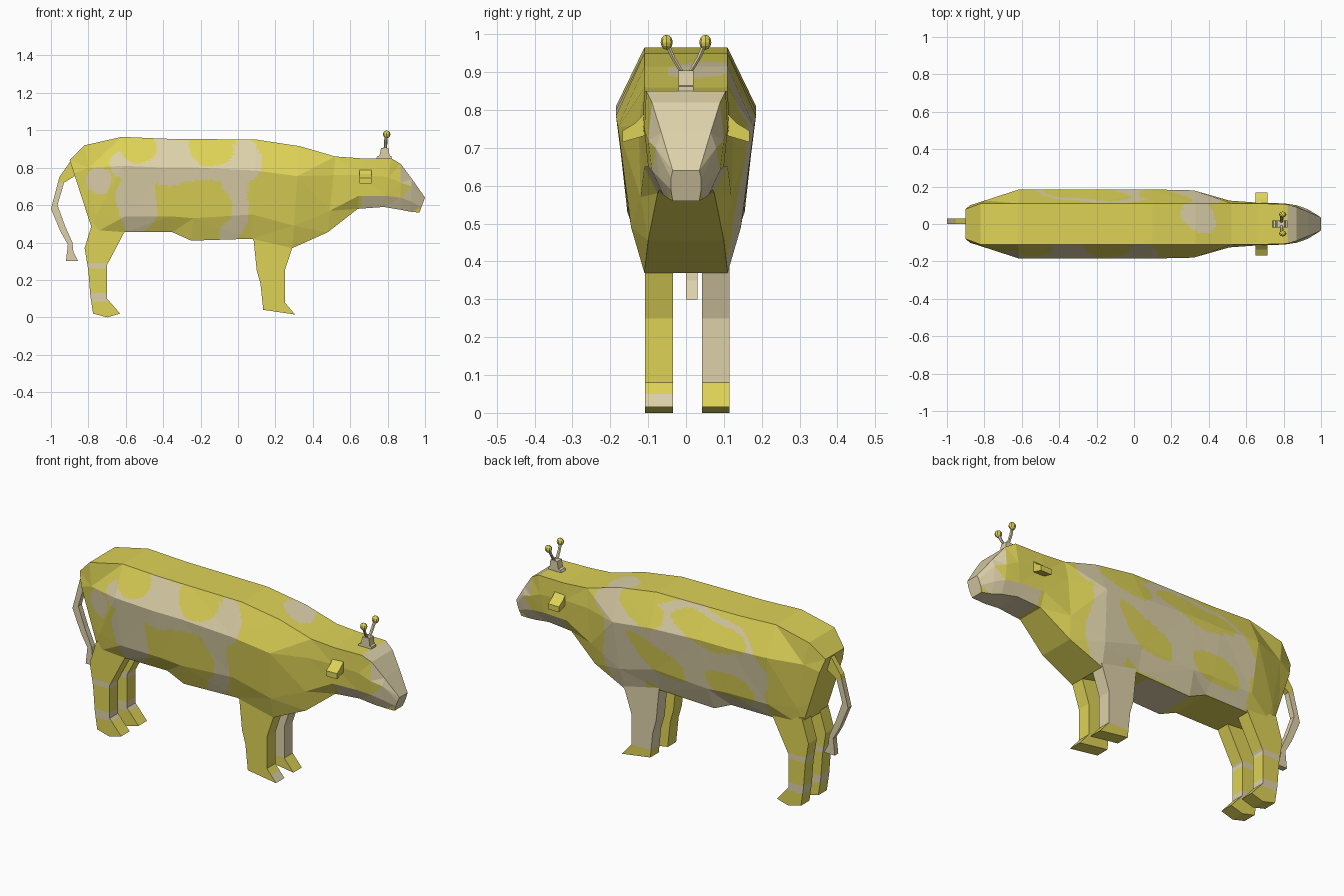
import bpy, bmesh, math
from mathutils import Vector

if "Cube" in bpy.data.objects:
    bpy.data.objects.remove(bpy.data.objects["Cube"])

def material(name, rgb):
    m = bpy.data.materials.new(name)
    m.diffuse_color = (*rgb, 1)
    m.use_nodes = True
    m.node_tree.nodes["Principled BSDF"].inputs["Base Color"].default_value = m.diffuse_color
    return m

MATS = [material("yellow", (0.73, 0.65, 0.095)), material("beige", (0.73, 0.64, 0.40))]

def finish(bm, name, rule):
    """Make an object; rule(centre, normal) gives 0 yellow or 1 beige."""
    bmesh.ops.recalc_face_normals(bm, faces=bm.faces)
    bm.normal_update()
    for f in bm.faces:
        f.material_index = int(rule(f.calc_center_median(), f.normal))
    me = bpy.data.meshes.new(name)
    bm.to_mesh(me)
    bm.free()
    for m in MATS:
        me.materials.append(m)
    ob = bpy.data.objects.new(name, me)
    bpy.context.collection.objects.link(ob)
    return ob

def prism(name, profile, y0, y1, rule, cuts=()):
    """Extrude an x,z profile from y0 to y1, cut at given heights."""
    bm = bmesh.new()
    a = [bm.verts.new((x, y0, z)) for x, z in profile]
    b = [bm.verts.new((x, y1, z)) for x, z in profile]
    bm.faces.new(a)
    bm.faces.new(b[::-1])
    n = len(a)
    for i in range(n):
        j = (i + 1) % n
        bm.faces.new((a[i], b[i], b[j], a[j]))
    for z in cuts:
        bmesh.ops.bisect_plane(bm, geom=bm.verts[:] + bm.edges[:] + bm.faces[:],
                               plane_co=(0, 0, z), plane_no=(0, 0, 1))
    return finish(bm, name, rule)

def loft(bm, rings):
    for p, q in zip(rings, rings[1:]):
        n = len(p)
        for i in range(n):
            j = (i + 1) % n
            bm.faces.new((p[i], p[j], q[j], q[i]))

# Coat pattern: ellipses (x, z, rx, rz, degrees) on each flank
BEIGE = {-1: [(-.30, .83, .40, .13, 0), (-.02, .62, .075, .27, -8), (.05, .85, .07, .12, 0),
              (-.54, .62, .11, .17, 0), (-.74, .73, .07, .07, 0)],
         1: [(.34, .86, .11, .09, 0), (.27, .60, .13, .30, 0), (-.15, .68, .45, .27, 0),
             (-.50, .52, .10, .14, 0)]}
YELLOW = {-1: [(-.14, .91, .12, .11, 0), (-.53, .91, .10, .09, 0), (-.22, .59, .19, .15, 0)],
          1: [(.16, .86, .15, .07, 10), (-.26, .84, .24, .07, 8), (.06, .62, .20, .065, 28),
              (-.38, .58, .16, .065, 18)]}

def inside(x, z, spots):
    x += .012 * math.sin(21 * z)
    z += .012 * math.sin(17 * x)
    for cx, cz, rx, rz, deg in spots:
        t = math.radians(deg)
        u = (x - cx) * math.cos(t) + (z - cz) * math.sin(t)
        v = (z - cz) * math.cos(t) - (x - cx) * math.sin(t)
        if (u / rx) ** 2 + (v / rz) ** 2 < 1:
            return True
    return False

def coat(c, n):
    if c.x > .8 and n.x > .3:
        return 1                                   # forehead and nose
    if c.x > .66:
        return n.z < -.3                           # jaw
    if n.z > .8:
        return inside(c.x, c.y, [(.35, .04, .09, .09, 35)])
    if n.z < -.8:
        return -.25 < c.x < 0
    s = 1 if c.y > 0 else -1
    return inside(c.x, c.z, BEIGE[s]) and not inside(c.x, c.z, YELLOW[s])

# Body and head: x at top, x at bottom, four heights, four half widths
SECTIONS = [
    (-.90, -.78, .84, .77, .58, .47, .08, .10, .10, .10),
    (-.82, -.74, .92, .80, .55, .465, .11, .125, .12, .11),
    (-.62, -.60, .965, .81, .54, .455, .11, .185, .15, .11),
    (-.40, -.35, .955, .80, .54, .455, .11, .185, .155, .11),
    (-.20, -.25, .953, .80, .53, .41, .11, .185, .155, .11),
    (.10, .07, .95, .785, .55, .42, .11, .185, .155, .11),
    (.33, .29, .915, .755, .49, .37, .11, .18, .145, .11),
    (.52, .48, .86, .76, .57, .455, .11, .125, .12, .10),
    (.66, .64, .85, .76, .65, .58, .11, .115, .11, .075),
    (.82, .78, .85, .75, .65, .59, .105, .11, .10, .07),
    (.87, .87, .82, .72, .64, .575, .09, .10, .09, .06),
    (.93, .92, .74, .70, .62, .565, .065, .08, .07, .045),
    (1.0, .97, .64, .62, .59, .56, .035, .04, .04, .035)]
bm = bmesh.new()
rings = []
for xt, xb, *r in SECTIONS:
    zs, ws = r[:4], r[4:]
    pts = [(xb + (xt - xb) * (z - zs[3]) / (zs[0] - zs[3]), w, z) for z, w in zip(zs, ws)]
    ring = pts + [(x, -y, z) for x, y, z in reversed(pts)]
    rings.append([bm.verts.new(p) for p in ring])
loft(bm, rings)
bmesh.ops.triangulate(bm, faces=bm.faces[:])
bmesh.ops.subdivide_edges(bm, edges=bm.edges[:], cuts=13, use_grid_fill=True)
bmesh.ops.holes_fill(bm, edges=[e for e in bm.edges if e.is_boundary], sides=0)
finish(bm, "body", coat)

# Legs
FRONT = [(.08, .45), (.10, .25), (.12, .18), (.135, .04), (.305, .015),
         (.25, .08), (.25, .25), (.30, .40)]
HIND = [(-.78, .50), (-.82, .37), (-.80, .25), (-.79, .12), (-.775, .02), (-.70, 0),
        (-.63, .02), (-.70, .10), (-.70, .28), (-.60, .47)]
for side, y0, y1 in (("right", -.108, -.035), ("left", .042, .115)):
    if side == "left":
        prism("front_leg_left", FRONT, y0, y1, lambda c, n: c.z > .08, (.08,))
    else:
        prism("front_leg_right", FRONT, y0, y1, lambda c, n: c.z < .05 and n.x > .3, (.05,))
    prism("hind_leg_" + side, HIND, y0, y1,
          lambda c, n: .26 < c.z < .29 or .085 < c.z < .13, (.26, .29, .085, .13))

# Tail
TAIL = [(-.885, .85), (-.955, .75), (-1.0, .58), (-.95, .46), (-.91, .39), (-.92, .30),
        (-.855, .30), (-.88, .35), (-.885, .40), (-.925, .49), (-.965, .60), (-.93, .72),
        (-.865, .76)]
prism("tail", TAIL, 0, .03, lambda c, n: c.z < .72, (.72,))

# Ears
for s, side in ((-1, "right"), (1, "left")):
    bm = bmesh.new()
    outline = [(.10, .80), (.135, .765), (.168, .745), (.168, .715), (.10, .735)]
    rings = [[bm.verts.new((x, s * y, z)) for y, z in outline] for x in (.65, .715)]
    loft(bm, rings)
    bm.faces.new(rings[0])
    bm.faces.new(rings[1])
    finish(bm, "ear_" + side, lambda c, n: 0)

# Horn base, stalks and round tips
prism("horn_base", [(.735, .84), (.745, .862), (.757, .865), (.765, .905), (.805, .905),
                    (.81, .865), (.82, .862), (.82, .84)], -.02, .02, lambda c, n: 1)
for s, side in ((-1, "right"), (1, "left")):
    path = [Vector((.787, s * .005, .89)), Vector((.79, s * .035, .94)), Vector((.793, s * .05, .975))]
    bm = bmesh.new()
    rings = []
    for p in path:
        rings.append([bm.verts.new(p + Vector((.009 * math.cos(a), .007 * math.sin(a), 0)))
                      for a in (k * math.pi / 3 for k in range(6))])
    loft(bm, rings)
    finish(bm, "horn_stalk_" + side, lambda c, n: 1)
    bm = bmesh.new()
    bmesh.ops.create_uvsphere(bm, u_segments=8, v_segments=6, radius=1)
    for v in bm.verts:
        v.co = Vector((v.co.x * .02, v.co.y * .016, v.co.z * .02)) + Vector((.795, s * .051, .979))
    finish(bm, "horn_tip_" + side, lambda c, n: 0)
